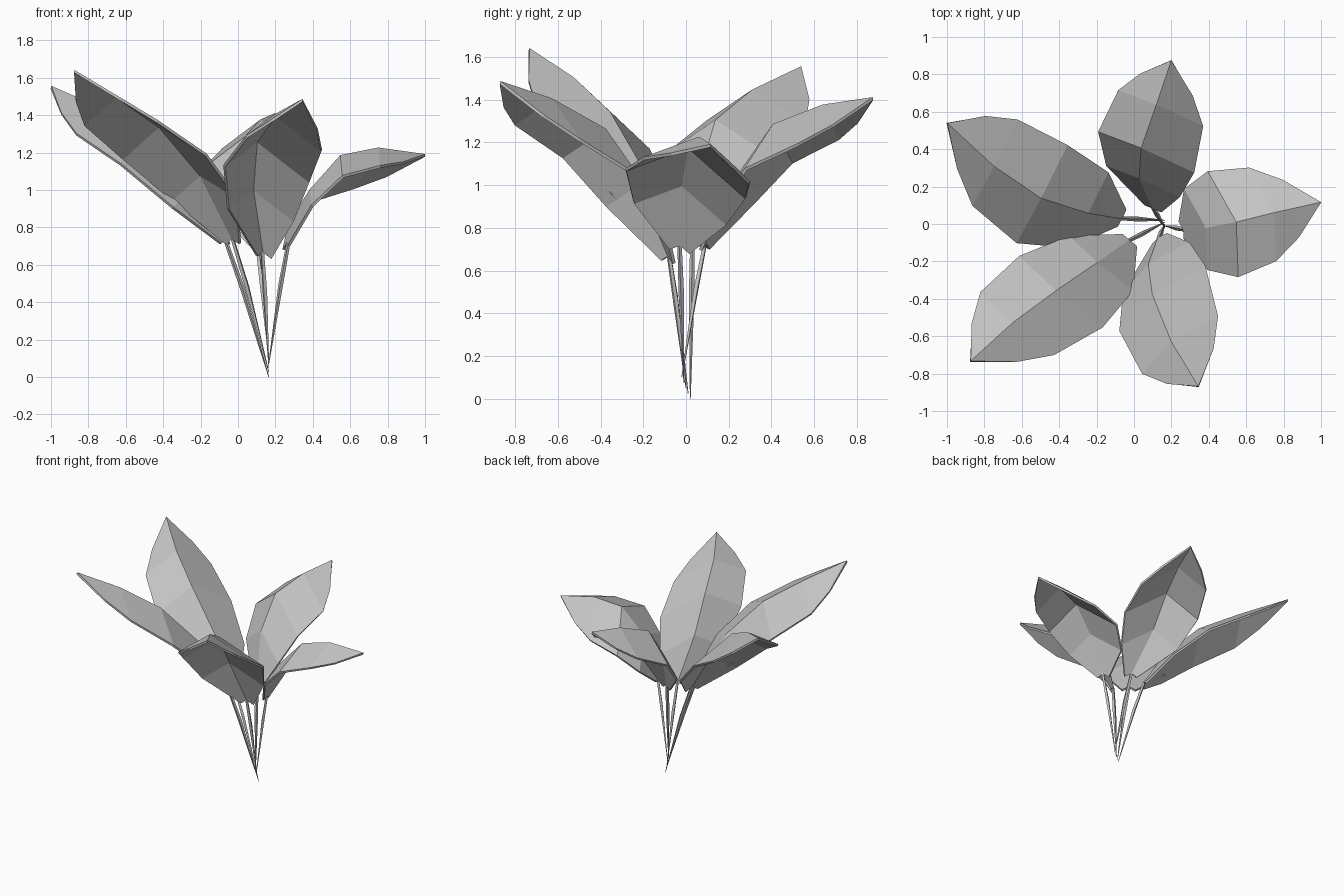
import bpy
import bmesh
from mathutils import Vector

if "Cube" in bpy.data.objects:
    bpy.data.objects.remove(bpy.data.objects["Cube"], do_unlink=True)

# One plain grey for the whole plant
grey = bpy.data.materials.new("leaf grey")
grey.use_nodes = True
colour = (0.55, 0.55, 0.55, 1)
grey.diffuse_color = colour
grey.node_tree.nodes["Principled BSDF"].inputs["Base Color"].default_value = colour

# Relative half width of a blade at each station from tip to base
WIDTHS = (0, 0.58, 0.95, 1.08, 0.83, 0.18)


def blade(name, midrib, left, right):
    """Low-poly leaf folded along its raised midrib."""
    ribs = [Vector(p) for p in midrib]
    ribs.insert(1, (ribs[0] + ribs[1]) / 2)
    bm = bmesh.new()
    spine = [bm.verts.new(p) for p in ribs]
    for side in (left, right):
        edge = [spine[0]]
        for point, width in zip(ribs[1:], WIDTHS[1:]):
            edge.append(bm.verts.new(point + Vector(side) * width))
        for i in range(len(spine) - 1):
            corners = [spine[i], edge[i], edge[i + 1], spine[i + 1]]
            bm.faces.new(list(dict.fromkeys(corners)))
    bmesh.ops.recalc_face_normals(bm, faces=bm.faces)
    mesh = bpy.data.meshes.new(name)
    bm.to_mesh(mesh)
    bm.free()
    mesh.materials.append(grey)
    obj = bpy.data.objects.new(name, mesh)
    bpy.context.collection.objects.link(obj)
    thickness = obj.modifiers.new("thickness", "SOLIDIFY")
    thickness.thickness = 0.015
    thickness.offset = 0


def stem(name, foot, top):
    """Thin four-sided stalk that widens towards the blade."""
    foot, top = Vector(foot), Vector(top)
    middle = foot.lerp(top, 0.6)
    middle.z += 0.03
    curve = bpy.data.curves.new(name, "CURVE")
    curve.dimensions = "3D"
    curve.bevel_depth = 0.013
    curve.bevel_resolution = 0
    curve.use_fill_caps = True
    line = curve.splines.new("POLY")
    line.points.add(2)
    for point, place, radius in zip(line.points, (foot, middle, top), (0.15, 1, 0.8)):
        point.co = (*place, 1)
        point.radius = radius
    line.use_smooth = False
    curve.materials.append(grey)
    obj = bpy.data.objects.new(name, curve)
    bpy.context.collection.objects.link(obj)


# Each leaf: midrib from tip to base, then the reach of its two halves
LEAVES = {
    "back_left_leaf": (
        [(-1, .54, 1.55), (-.75, .31, 1.44), (-.5, .14, 1.3),
         (-.25, .06, 1.03), (-.07, .03, .74)],
        (-.12, -.22, -.15), (.13, .26, -.17)),
    "front_left_leaf": (
        [(-.875, -.735, 1.635), (-.65, -.53, 1.5), (-.42, -.36, 1.34),
         (-.2, -.21, 1.08), (-.03, -.09, .74)],
        (.23, -.18, -.14), (-.18, .17, -.16)),
    "front_leaf": (
        [(.345, -.87, 1.48), (.2, -.63, 1.4), (.1, -.38, 1.26),
         (.08, -.22, 1), (.13, -.08, .67)],
        (-.16, -.18, -.12), (.26, .14, -.2)),
    "right_leaf": (
        [(1, .115, 1.185), (.75, .06, 1.22), (.55, .01, 1.18),
         (.39, -.02, 1), (.27, -.03, .72)],
        (.01, -.27, -.1), (-.14, .25, -.22)),
    "back_leaf": (
        [(.2, .875, 1.405), (.12, .64, 1.37), (.04, .41, 1.28),
         (.03, .25, 1.05), (.1, .09, .73)],
        (-.21, .08, -.16), (.26, -.12, -.19)),
}

for index, (name, (midrib, left, right)) in enumerate(LEAVES.items()):
    blade(name, midrib, left, right)
    foot = (0.165, 0.02 - 0.01 * index, 0.025 * index)
    stem(name.replace("leaf", "stem"), foot, midrib[-1])
